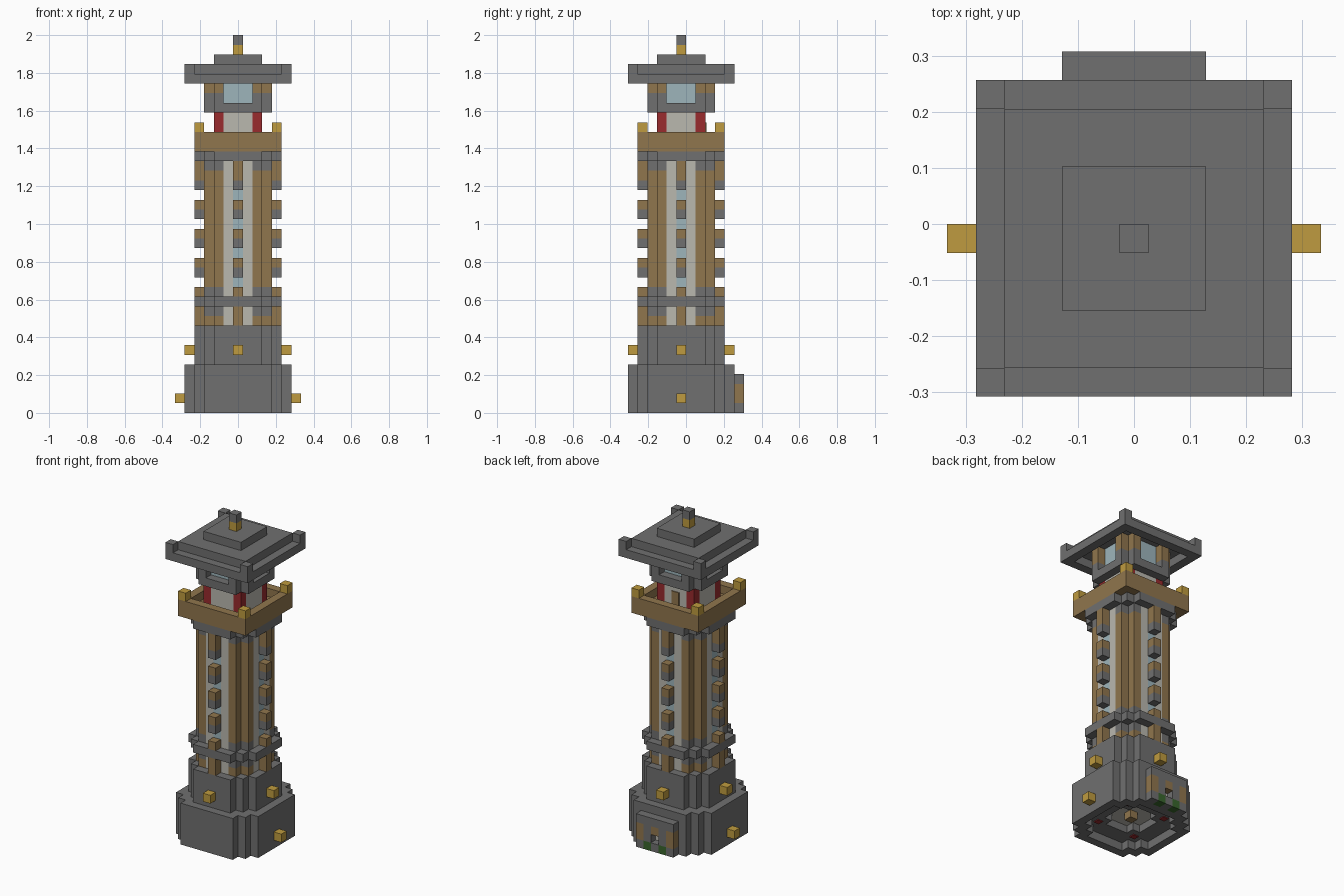
import bpy, bmesh
from mathutils import Matrix, Vector

cube = bpy.data.objects.get("Cube")
if cube:
    bpy.data.objects.remove(cube)

U = 2 / 39                      # one block
SHIFT = Vector((0, -U / 2, 0))  # the tower axis sits half a block forward


def material(name, r, g, b):
    m = bpy.data.materials.new(name)
    m.use_nodes = True
    m.diffuse_color = (r, g, b, 1)
    m.node_tree.nodes["Principled BSDF"].inputs["Base Color"].default_value = (r, g, b, 1)
    return m


STONE = material("grey stone", .16, .16, .16)
WOOD = material("brown wood", .28, .18, .075)
GOLD = material("gold", .52, .33, .05)
PLASTER = material("pale plaster", .49, .48, .43)
RED = material("red paint", .32, .024, .027)
GLASS = material("pale blue glass", .34, .46, .50)
GREEN = material("green leaves", .04, .13, .025)


def finish(name, bm, mat):
    bmesh.ops.recalc_face_normals(bm, faces=bm.faces)
    bmesh.ops.scale(bm, vec=(U, U, U), verts=bm.verts)
    bmesh.ops.translate(bm, vec=SHIFT, verts=bm.verts)
    mesh = bpy.data.meshes.new(name)
    bm.to_mesh(mesh)
    bm.free()
    mesh.materials.append(mat)
    bpy.context.collection.objects.link(bpy.data.objects.new(name, mesh))


def boxes(name, mat, ranges, turns=(0,)):
    """Boxes given as x0, x1, y0, y1, z0, z1 in blocks, repeated by quarter turns."""
    bm = bmesh.new()
    for t in turns:
        spin = Matrix.Rotation(t * 1.5707963, 4, 'Z')
        for x0, x1, y0, y1, z0, z1 in ranges:
            place = Matrix.Translation(((x0 + x1) / 2, (y0 + y1) / 2, (z0 + z1) / 2))
            size = Matrix.Diagonal((x1 - x0, y1 - y0, z1 - z0, 1))
            bmesh.ops.create_cube(bm, size=1, matrix=spin @ place @ size)
    finish(name, bm, mat)


def outline(half, flat):
    """Square plan whose corners step in one block at a time."""
    corner = [(half, flat)]
    x, y = half, flat
    while x > flat + .01:
        x -= 1
        corner.append((x, y))
        y += 1
        corner.append((x, y))
    points = []
    for _ in range(4):
        points += corner
        corner = [(-py, px) for px, py in corner]
    return points


def tier(name, mat, half, flat, z0, z1, hole=None):
    bm = bmesh.new()
    edges = []
    for plan in [outline(half, flat)] + ([outline(*hole)] if hole else []):
        vs = [bm.verts.new((x, y, z0)) for x, y in plan]
        edges += [bm.edges.new((vs[i - 1], vs[i])) for i in range(len(vs))]
    if hole:
        bmesh.ops.triangle_fill(bm, edges=edges, use_beauty=True, normal=(0, 0, 1))
    else:
        bm.faces.new(vs)
    top = bmesh.ops.extrude_face_region(bm, geom=bm.faces[:])["geom"]
    up = [v for v in top if isinstance(v, bmesh.types.BMVert)]
    bmesh.ops.translate(bm, vec=(0, 0, z1 - z0), verts=up)
    finish(name, bm, mat)


ALL = (0, 1, 2, 3)
SIDES = (1, 3)

# Stepped stone base, open underneath
tier("base_rim", STONE, 5.5, 3.5, 0, 1, hole=(4.5, 2.5))
tier("base_floor", STONE, 5.5, 3.5, 1, 2, hole=(2.5, 1.5))
tier("base", STONE, 5.5, 3.5, 2, 5)
tier("inner_ceiling", PLASTER, 2.5, 1.5, 1.9, 2)
boxes("inner_post", WOOD, [(-.5, .5, -.5, .5, 1, 1.9)])
boxes("floor_tiles", RED, [(2.2, 2.9, 2.2, 2.9, .9, 1)], ALL)
tier("lower_tier", STONE, 4.5, 2.5, 5, 9)
boxes("base_lanterns", GOLD, [(-.5, .5, -6.5, -5.5, 1, 2)], SIDES)
boxes("tier_lanterns", GOLD, [(-.5, .5, -5.5, -4.5, 6, 7)], ALL)

# Back porch with timber posts, planters and a small opening
boxes("porch_stone", STONE, [
    (-2.5, 2.5, 5.5, 6.5, 3, 4), (-.5, .5, 5.5, 6.5, 0, 1),
    (-2.5, -1.5, 5.5, 6.5, 0, 1), (1.5, 2.5, 5.5, 6.5, 0, 1),
    (-1.5, -.5, 5.5, 6.5, 1, 3), (.5, 1.5, 5.5, 6.5, 1, 3)])
boxes("porch_posts", WOOD, [
    (-2.5, -1.5, 5.5, 6.5, 1, 3), (1.5, 2.5, 5.5, 6.5, 1, 3),
    (-.5, .5, 5.5, 6.5, 2, 3)])
boxes("porch_planters", GREEN, [
    (-1.5, -.5, 5.5, 6.5, 0, 1), (.5, 1.5, 5.5, 6.5, 0, 1)])
boxes("porch_opening", PLASTER, [(-.5, .5, 5.5, 5.6, 1, 2)])


# Shaft: stepped corner columns with plaster and glass panels between
def corner_column(z0, z1):
    return [(1.5, 3.5, 1.5, 2.5, z0, z1), (1.5, 2.5, 2.5, 3.5, z0, z1)]


boxes("shaft_columns", WOOD, corner_column(9, 10) + corner_column(13, 25), ALL)
boxes("shaft_column_caps", STONE, corner_column(10, 11) + corner_column(12, 13)
      + corner_column(25, 26), ALL)
boxes("shaft_plaster", PLASTER,
      [(-1.5, -.5, -3.5, -1.5, 9, 26), (.5, 1.5, -3.5, -1.5, 9, 26)], ALL)
boxes("shaft_windows", GLASS, [(-.5, .5, -3.5, -1.5, 9, 26)], ALL)
tier("shaft_band", STONE, 4.5, 2.5, 11, 12)

# Brackets stacked up the middle of every side
brackets = [(9, 11), (12, 13), (15, 16), (18, 19), (21, 22), (24, 26)]
boxes("bracket_tops", WOOD, [(-.5, .5, -4.5, -3.5, a, b) for a, b in brackets], ALL)
boxes("bracket_feet", STONE, [(-.5, .5, -4.5, -3.5, z, z + 1) for z in range(14, 24, 3)], ALL)

# Balcony
tier("balcony_support", STONE, 4.5, 2.5, 26, 27)
boxes("balcony_floor", WOOD, [(-4.5, 4.5, -4.5, 4.5, 27, 28)])
boxes("balcony_parapet", WOOD, [(-4.5, 3.5, -4.5, -3.5, 28, 29)], ALL)
boxes("balcony_lamps", GOLD, [(3.5, 4.5, 3.5, 4.5, 29, 30)], ALL)

# Upper room
boxes("room_posts", RED, [(1.5, 2.5, 1.5, 2.5, 28, 31)], ALL)
boxes("room_walls", PLASTER, [(-1.5, 1.5, -2.5, -1.5, 28, 31)], ALL)
boxes("room_door", WOOD, [(-.5, .5, 2.5, 2.6, 28, 30)])
tier("room_cornice", STONE, 3.5, 2.5, 31, 32)

# Lookout with glazed sides
boxes("lookout_glass", GLASS, [(-1.5, 1.5, -2.5, -1.5, 32, 35)], ALL)
boxes("lookout_post_feet", STONE, corner_column(32, 33), ALL)
boxes("lookout_posts", WOOD, corner_column(33, 35), ALL)

# Roof with raised corners and finial
tier("roof_eaves", STONE, 5.5, 5.5, 34, 35, hole=(4.4, 4.4))
boxes("roof_slab", STONE, [(-4.5, 4.5, -4.5, 4.5, 35, 36)])
boxes("roof_corners", STONE, [(4.5, 5.5, 4.5, 5.5, 35, 36)], ALL)
boxes("roof_cap", STONE, [(-2.5, 2.5, -2.5, 2.5, 36, 37)])
boxes("finial_base", GOLD, [(-.5, .5, -.5, .5, 37, 38)])
boxes("finial_tip", STONE, [(-.5, .5, -.5, .5, 38, 39)])
